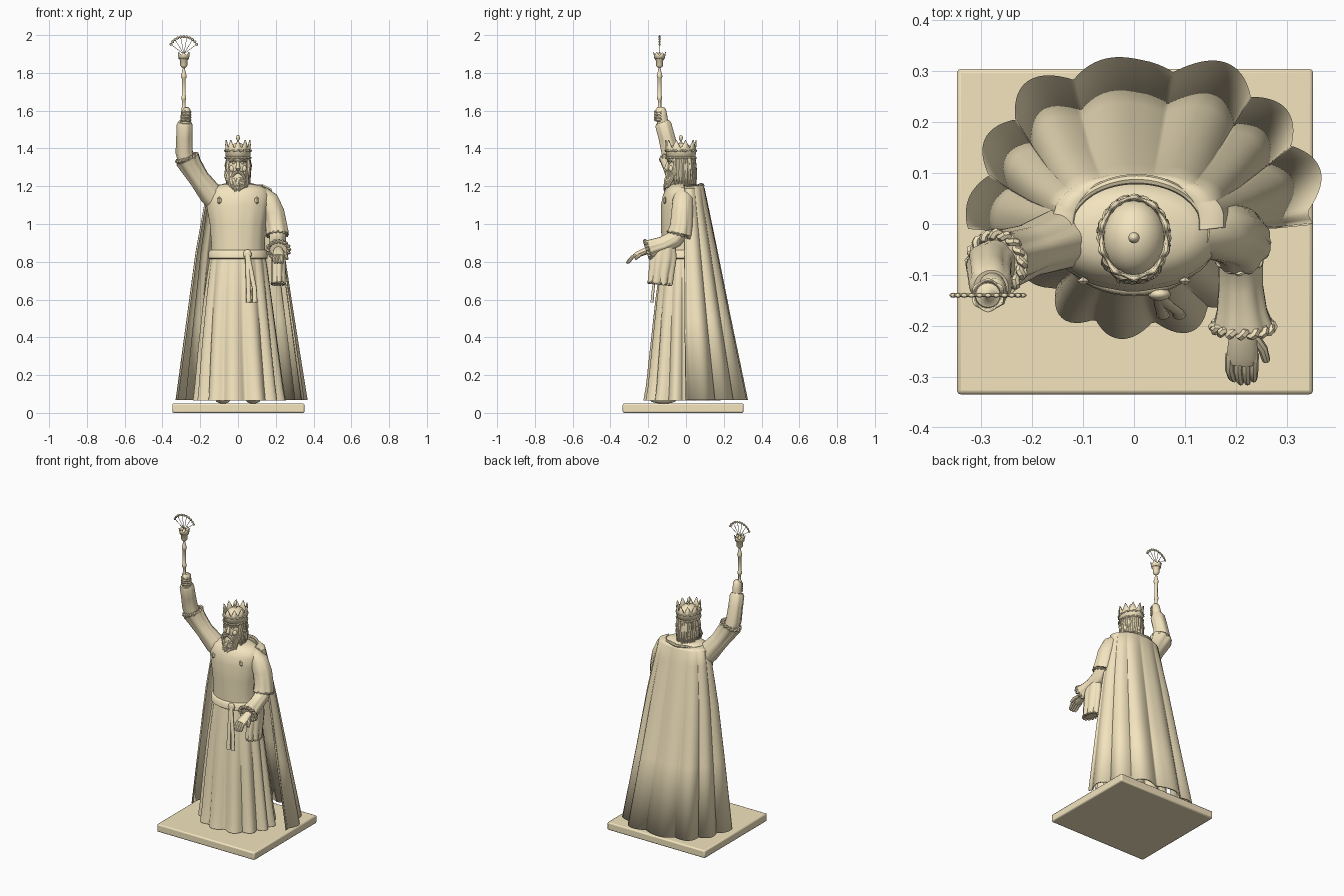
import bpy, bmesh, random
from math import sin, cos, pi, radians, copysign
from mathutils import Vector

random.seed(4)

# Single sandstone colour for the whole statue
stone = bpy.data.materials.new("sandstone")
stone.diffuse_color = (0.9, 0.78, 0.52, 1)


def finish(ob, angle=40):
    bpy.ops.object.select_all(action='DESELECT')
    ob.select_set(True)
    bpy.context.view_layer.objects.active = ob
    bpy.ops.object.shade_smooth_by_angle(angle=radians(angle))
    ob.data.materials.append(stone)
    return ob


def mesh_object(name, bm, angle=40):
    me = bpy.data.meshes.new(name)
    bmesh.ops.recalc_face_normals(bm, faces=bm.faces)
    bm.to_mesh(me)
    bm.free()
    ob = bpy.data.objects.new(name, me)
    bpy.context.collection.objects.link(ob)
    return finish(ob, angle)


def loft(name, secs, n=48, folds=0, arc=None, flat=False, thick=0, power=1):
    """Skin (super)elliptical sections (x, y, z, rx, ry, fold depth) along their path."""
    bm = bmesh.new()
    rings = []
    c = [Vector(s[:3]) for s in secs]
    a0, a1 = arc or (0, 2 * pi)
    for i, s in enumerate(secs):
        t = Vector((0, 0, 1)) if flat else (c[min(i + 1, len(c) - 1)] - c[max(i - 1, 0)]).normalized()
        u = (Vector((1, 0, 0)) - t * t.x).normalized()
        v = t.cross(u)
        ring = []
        for k in range(n + bool(arc)):
            a = a0 + (a1 - a0) * k / n
            # broad outward lobes with narrow valleys, slightly irregular
            d = s[5] * (2 * abs(sin(folds * a / 2 + .4 * sin(2 * a))) - 1.2 + .3 * sin((folds // 2) * a + 1))
            x, y = (copysign(abs(w) ** power, w) for w in (cos(a), sin(a)))
            ring.append(bm.verts.new(c[i] + u * (s[3] + d) * x + v * (s[4] + d) * y))
        rings.append(ring)
    for r, q in zip(rings, rings[1:]):
        for k in range(n):
            j = (k + 1) % len(r)
            bm.faces.new((r[k], r[j], q[j], q[k]))
    if not arc:
        bm.faces.new(rings[0])
        bm.faces.new(rings[-1])
    ob = mesh_object(name, bm, 50)
    if thick:
        m = ob.modifiers.new("thickness", 'SOLIDIFY')
        m.thickness = thick
        m.offset = 0
    return ob


def strands(name, paths, r, closed=False, res=2):
    """Round strands; every path is a list of (x, y, z, radius factor)."""
    cu = bpy.data.curves.new(name, 'CURVE')
    cu.dimensions = '3D'
    cu.bevel_depth = r
    cu.bevel_resolution = res
    cu.use_fill_caps = True
    for path in paths:
        sp = cu.splines.new('POLY')
        sp.points.add(len(path) - 1)
        sp.use_cyclic_u = closed
        for p, q in zip(sp.points, path):
            p.co = (*q[:3], 1)
            p.radius = q[3]
    ob = bpy.data.objects.new(name, cu)
    bpy.context.collection.objects.link(ob)
    bpy.ops.object.select_all(action='DESELECT')
    ob.select_set(True)
    bpy.context.view_layer.objects.active = ob
    bpy.ops.object.convert(target='MESH')
    return finish(bpy.context.object)


def ruffle(name, centre, axis, rx, ry, waves, depth, r):
    t = Vector(axis).normalized()
    u = (Vector((1, 0, 0)) - t * t.x).normalized()
    v = t.cross(u)
    path = []
    for k in range(waves * 6):
        a = 2 * pi * k / (waves * 6)
        d = depth * cos(waves * a)
        p = Vector(centre) + u * (rx + d) * cos(a) + v * (ry + d) * sin(a) + t * depth * sin(waves * a)
        path.append((*p, 1))
    return strands(name, [path], r, True, 1)


def ball(name, loc, scale, rot=(0, 0, 0), seg=24):
    bpy.ops.mesh.primitive_uv_sphere_add(segments=seg, ring_count=seg // 2, location=loc, rotation=rot)
    ob = bpy.context.object
    ob.name = name
    ob.scale = scale
    return finish(ob)


def crown_wall(name, x, y, z, rx, ry, low, high, points, flare, thick):
    bm = bmesh.new()
    rows = [[], [], []]
    n = points * 4
    for k in range(n):
        a = 2 * pi * k / n + pi / 2
        h = (high, (low + high) / 2, low, (low + high) / 2)[k % 4]
        for row, zz in zip(rows, (0, low * .8, h)):
            f = 1 + flare * zz / high
            row.append(bm.verts.new((x + rx * f * cos(a), y + ry * f * sin(a), z + zz)))
    for r, q in zip(rows, rows[1:]):
        for k in range(n):
            bm.faces.new((r[k], r[(k + 1) % n], q[(k + 1) % n], q[k]))
    ob = mesh_object(name, bm)
    m = ob.modifiers.new("thickness", 'SOLIDIFY')
    m.thickness = thick


# Base slab
bpy.ops.mesh.primitive_cube_add(size=1, location=(.002, -.015, .025))
base = bpy.context.object
base.name = "base"
base.scale = (.7, .64, .05)
bpy.ops.object.transform_apply(scale=True)
m = base.modifiers.new("bevel", 'BEVEL')
m.width = .008
m.segments = 2
finish(base)

# Robe: pleated skirt and bodice, with feet under the hem
loft("skirt", [(0, -.02, .85, .14, .105, .002), (0, -.02, .78, .153, .115, .003),
               (0, -.02, .6, .175, .138, .007), (.003, -.02, .35, .202, .163, .011),
               (.008, -.02, .14, .223, .184, .014), (.01, -.02, .065, .232, .196, .016)],
     n=160, folds=13, flat=True)
loft("bodice", [(0, -.02, .83, .143, .108, 0), (0, -.02, .9, .142, .108, .001), (0, -.02, 1, .15, .112, .001),
                (0, -.02, 1.1, .168, .112, .001), (0, -.018, 1.15, .17, .105, 0), (0, -.016, 1.185, .155, .09, 0),
                (0, -.015, 1.205, .115, .07, 0), (0, -.015, 1.215, .05, .05, 0)], n=64, folds=14, flat=True)
for s in (-1, 1):
    ball("foot", (s * .08, -.12, .068), (.038, .07, .019))
    ball("brooch", (s * .1, -.112, 1.125), (.014, .01, .02), seg=4)

# Belt, knot and hanging ties
loft("belt", [(0, -.02, .815, .15, .115, 0), (0, -.02, .82, .157, .122, 0),
              (0, -.02, .855, .155, .12, 0), (0, -.02, .862, .147, .112, 0)], flat=True)
ball("belt_knot", (.05, -.138, .84), (.022, .013, .026))
for x in (.055, .087):
    loft("belt_tie", [(.05, -.143, .84, .013, .008, 0), ((x + .05) / 2, -.16, .75, .013, .007, 0),
                      (x, -.173, .66, .012, .007, 0), (x + .002, -.18, .585, .014, .008, 0)], n=12)

# Cape with deep folds, open at the front, and its collar
loft("cape", [(.005, -.005, 1.205, .125, .092, 0), (.008, 0, 1.185, .165, .095, .001), (.01, 0, 1.1, .182, .112, .003),
              (.012, .004, .85, .225, .158, .007), (.016, .01, .5, .272, .22, .011),
              (.022, .022, .068, .33, .295, .017)],
     n=160, folds=13, arc=(radians(-3), radians(184)), flat=True, thick=.009, power=.87)
strands("cape_collar", [[(.005 + .13 * cos(a), .092 * sin(a) - .004, 1.194 + .013 * sin(a) + .003 * sin(7 * a),
                          .3 + .7 * sin(a)) for a in [pi * (.08 + .84 * k / 40) for k in range(41)]]], .01)

# Raised arm: wide sleeve, ruffle, forearm and fist
loft("raised_sleeve", [(-.07, -.01, 1.08, .06, .06, 0), (-.145, -.03, 1.16, .062, .058, .001),
                       (-.205, -.052, 1.24, .053, .05, .002), (-.25, -.068, 1.31, .058, .056, .003),
                       (-.268, -.075, 1.345, .064, .064, .004)], folds=8)
ruffle("raised_ruffle", (-.27, -.076, 1.35), (-.3, -.12, .8), .054, .056, 16, .005, .008)
loft("raised_forearm", [(-.265, -.07, 1.31, .045, .045, 0), (-.285, -.083, 1.38, .045, .046, .002),
                        (-.284, -.102, 1.46, .042, .043, .002), (-.282, -.12, 1.525, .042, .043, .001),
                        (-.281, -.125, 1.54, .034, .036, 0)], folds=7)
loft("raised_wrist", [(-.28, -.12, 1.52, .026, .028, 0), (-.277, -.13, 1.57, .027, .031, 0),
                      (-.275, -.135, 1.605, .024, .029, 0), (-.276, -.136, 1.618, .014, .016, 0)])
strands("raised_fingers", [[(-.255, -.13, z, 1), (-.262, -.152, z + .002, 1), (-.28, -.161, z + .003, 1),
                            (-.297, -.148, z, .9)] for z in (1.55, 1.564, 1.578, 1.592)], .009)

# Scepter: turned rod, small crown, beaded fan
sx, sy = -.287, -.14
loft("scepter_rod", [(sx, sy, z, r, r, 0) for z, r in (
    (1.5, .008), (1.6, .01), (1.61, .013), (1.62, .009), (1.655, .009), (1.66, .013), (1.675, .013), (1.68, .01),
    (1.77, .01), (1.775, .014), (1.785, .015), (1.795, .012), (1.825, .005), (1.832, .014), (1.84, .019),
    (1.865, .019), (1.87, .024), (1.88, .024), (1.885, .014), (1.91, .003))], n=16, flat=True)
crown_wall("scepter_crown", sx, sy, 1.875, .023, .023, .018, .035, 6, .3, .004)
arc = [(sx + .077 * cos(a), sy, 1.915 + .077 * sin(a)) for a in [radians(28 + 124 * k / 10) for k in range(11)]]
strands("fan_spokes", [[(sx, sy, 1.9, 1), (*p, 1)] for p in arc[::2]], .0015, res=1)
strands("fan_arc", [[(*p, 1) for p in arc]], .003, res=1)
for p in arc:
    ball("fan_bead", p, (.008, .005, .008), seg=8)

# Lowered arm: upper sleeve, bent forearm, cuffs, hanging sleeve
loft("lowered_sleeve", [(.12, -.015, 1.165, .04, .04, 0), (.16, -.015, 1.125, .055, .056, 0),
                        (.19, -.02, 1.06, .056, .058, .001), (.203, -.025, .99, .057, .06, .002),
                        (.208, -.035, .945, .06, .065, .003)], folds=8)
ruffle("lowered_ruffle", (.208, -.037, .942), (.03, -.25, -.8), .054, .061, 16, .003, .005)
loft("lowered_forearm", [(.208, -.02, .97, .045, .045, 0), (.21, -.06, .92, .044, .047, .001),
                         (.21, -.12, .89, .043, .045, .002), (.212, -.17, .875, .049, .047, .002),
                         (.214, -.2, .865, .058, .05, .003)], folds=8)
ruffle("wrist_ruffle", (.214, -.202, .865), (0, -.9, -.3), .056, .046, 16, .005, .008)
loft("hanging_sleeve", [(.21, -.11, .9, .035, .055, 0), (.213, -.12, .83, .038, .07, .003),
                        (.213, -.13, .75, .036, .066, .005), (.213, -.138, .685, .035, .064, .006)], folds=7)
ruffle("hanging_hem", (.213, -.139, .685), (0, -.1, -1), .032, .06, 14, .004, .005)

# Open hand
loft("palm", [(.214, -.19, .865, .022, .02, 0), (.214, -.225, .852, .028, .018, 0),
              (.213, -.26, .837, .031, .015, 0), (.212, -.275, .83, .027, .011, 0)], n=20)
strands("fingers", [[(.213 + d, -.255, .838, 1), (.212 + d, -.285, .824, 1), (.214 + d * .9, -.307 + abs(d) * .3, .803, .9),
                     (.217 + d * .8, -.316 + abs(d) * .4, .793, .6)] for d in (-.024, -.008, .008, .023)], .0095)
strands("thumb", [[(.232, -.215, .85, 1.2), (.253, -.245, .835, 1.1), (.26, -.268, .815, .9)]], .009)

# Head and face
loft("neck", [(0, -.02, 1.19, .045, .05, 0), (0, -.025, 1.27, .04, .045, 0)], n=24)
ball("head", (0, -.03, 1.3), (.057, .067, .09))
loft("nose", [(0, -.086, 1.335, .006, .008, 0), (0, -.098, 1.31, .009, .012, 0),
              (0, -.102, 1.295, .013, .013, 0), (0, -.094, 1.286, .007, .008, 0)], n=12)
for s in (-1, 1):
    ball("eye", (s * .022, -.087, 1.323), (.01, .007, .006), seg=12)
    ball("cheek", (s * .031, -.078, 1.293), (.016, .014, .018), seg=16)
    strands("eyebrow", [[(s * .006, -.094, 1.333, 1), (s * .022, -.092, 1.34, 1.1), (s * .042, -.075, 1.332, .6)]], .006)
    strands("moustache", [[(s * .002, -.103, 1.277, 1), (s * .02, -.103, 1.268, 1.2),
                           (s * .034, -.096, 1.245, 1), (s * .036, -.096, 1.22, .3)]], .008)

# Beard and hair as tapered locks
ball("beard_mass", (0, -.083, 1.232), (.042, .028, .05))
beard, hair = [], []
for k in range(15):
    u = k / 7 - 1
    j = random.uniform(-.008, .008)
    beard.append([(u * .05, -.09 + .04 * u * u, 1.272 + .02 * u * u, 1), (u * .052 + j, -.106 + .03 * u * u, 1.235, 1.2),
                  (u * .042 - j, -.112 + .02 * u * u, 1.2, .9), (u * .026 + j, -.116, 1.165 + .03 * abs(u) + j, .2)])
for k in range(21):
    a = radians(-25 + 230 * k / 20)
    j = random.uniform(-.006, .006)
    x, y = cos(a), sin(a)
    hair.append([(.05 * x, -.025 + .062 * y, 1.365, 1), (.057 * x + j, -.025 + .068 * y, 1.31, 1.2),
                 (.058 * x - j, -.025 + .072 * y, 1.255, 1.1), (.06 * x + j, -.025 + .075 * y, 1.205 + j, .3)])
strands("beard", beard, .008)
strands("hair", hair, .011)

# Crown: spiked wall, rims, cap and finial
crown_wall("crown", 0, -.027, 1.345, .064, .077, .055, .1, 10, .09, .007)
for z, r in ((1.35, 0), (1.388, .002)):
    ruffle("crown_rim", (0, -.027, z), (0, 0, 1), .064 + r, .077 + r, 20, .002, .006)
ball("crown_cap", (0, -.027, 1.36), (.063, .076, .07))
loft("crown_finial", [(0, -.027, z, r, r, 0) for z, r in ((1.42, .012), (1.44, .004), (1.446, .008), (1.456, .011),
                                                         (1.466, .008), (1.472, .002))], n=16, flat=True)
